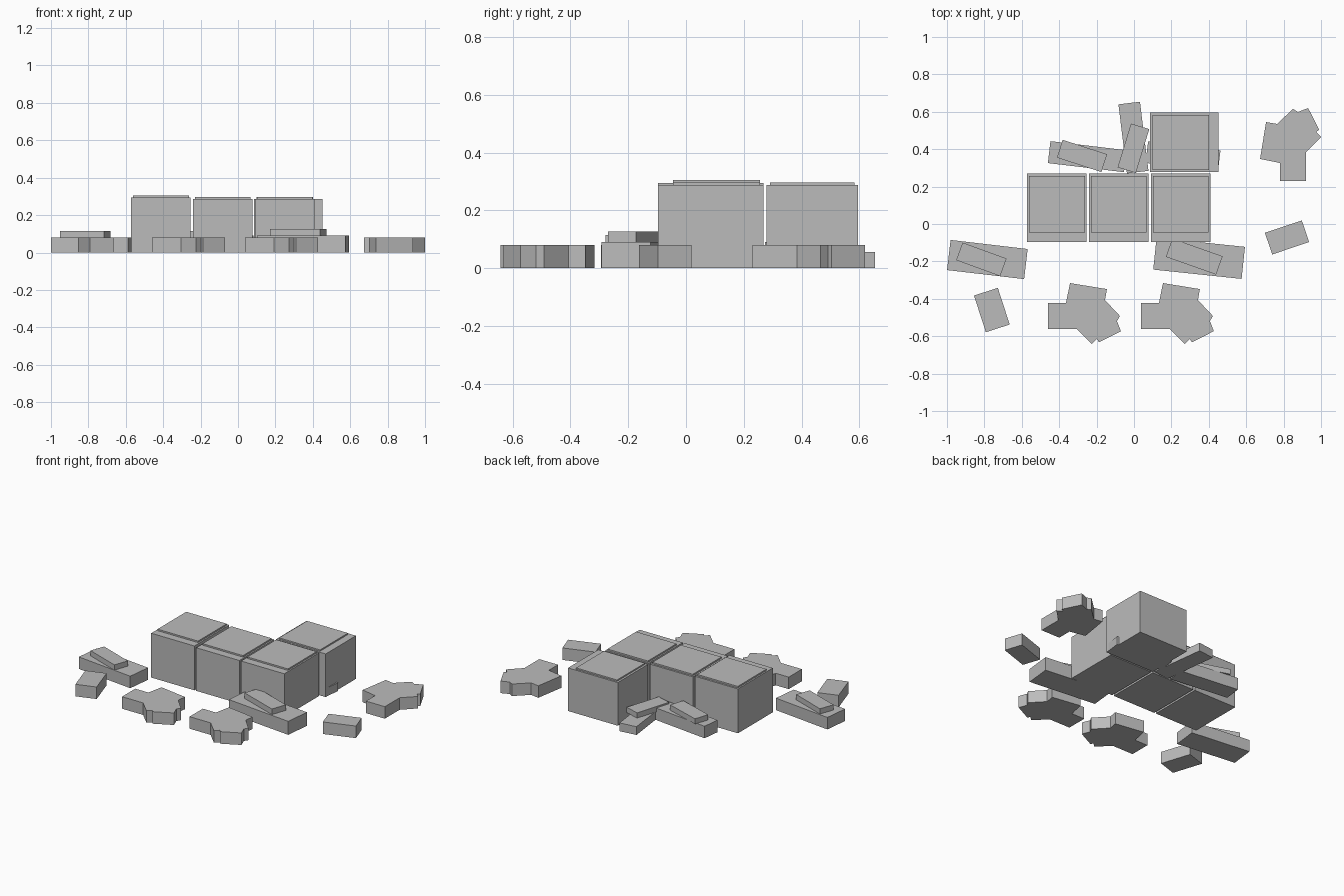
import bpy, bmesh, math

if "Cube" in bpy.data.objects:
    bpy.data.objects.remove(bpy.data.objects["Cube"])

stone = bpy.data.materials.new("grey stone")
stone.diffuse_color = (0.50, 0.50, 0.50, 1)
stone.use_nodes = True
stone.node_tree.nodes["Principled BSDF"].inputs["Base Color"].default_value = stone.diffuse_color


def prism(name, outline, z0, z1):
    """Extrude a closed outline between two heights."""
    bm = bmesh.new()
    face = bm.faces.new([bm.verts.new((x, y, z0)) for x, y in outline])
    up = bmesh.ops.extrude_face_region(bm, geom=[face])["geom"]
    for v in up:
        if isinstance(v, bmesh.types.BMVert):
            v.co.z = z1
    bmesh.ops.recalc_face_normals(bm, faces=bm.faces[:])
    mesh = bpy.data.meshes.new(name)
    bm.to_mesh(mesh)
    bm.free()
    mesh.materials.append(stone)
    obj = bpy.data.objects.new(name, mesh)
    bpy.context.collection.objects.link(obj)
    return obj


def block(name, cx, cy, length, width, angle, z0, z1):
    """Box turned about the vertical axis (degrees)."""
    c, s = math.cos(math.radians(angle)), math.sin(math.radians(angle))
    corners = [(-1, -1), (1, -1), (1, 1), (-1, 1)]
    pts = [(cx + c * a * length / 2 - s * b * width / 2,
            cy + s * a * length / 2 + c * b * width / 2) for a, b in corners]
    return prism(name, pts, z0, z1)


# Large blocks in a row, each with a thin offset lid
for i, (x, top) in enumerate([(-0.412, 0.295), (-0.081, 0.287), (0.25, 0.287)]):
    block(f"row_block_{i + 1}", x, 0.086, 0.318, 0.366, 0, 0, top)
    block(f"row_lid_{i + 1}", x, 0.106, 0.298, 0.302, 0, top, top + 0.01)

# Back block, turned a quarter with its lid
block("back_block", 0.268, 0.437, 0.366, 0.318, 0, 0, 0.287)
block("back_lid", 0.25, 0.437, 0.302, 0.294, 0, 0.287, 0.296)

# Fallen slabs: x, y, length, width, angle, bottom, top
slabs = {
    "left_slab": (-0.784, -0.19, 0.415, 0.162, -6.7, 0, 0.08),
    "left_slab_chip": (-0.816, -0.189, 0.25, 0.10, -20, 0.08, 0.115),
    "right_slab": (0.348, -0.183, 0.475, 0.172, -6, 0, 0.09),
    "right_slab_chip": (0.322, -0.174, 0.285, 0.104, -19.5, 0.09, 0.127),
    "back_slab": (-0.25, 0.36, 0.41, 0.118, -6.8, 0, 0.08),
    "back_slab_chip": (-0.278, 0.364, 0.25, 0.10, -18, 0.08, 0.115),
    "upright_slab": (-0.003, 0.462, 0.372, 0.116, 97, 0, 0.055),
    "upright_slab_chip": (-0.003, 0.405, 0.245, 0.102, 73, 0.055, 0.09),
    "hidden_slab": (0.262, 0.36, 0.39, 0.115, -7, 0, 0.055),
    "left_brick": (-0.76, -0.46, 0.206, 0.134, -72, 0, 0.08),
    "right_brick": (0.818, -0.072, 0.208, 0.122, 18.5, 0, 0.08),
}
for name, values in slabs.items():
    block(name, *values)

# Broken rubble pieces: one jagged outline, placed three times
jagged = [(0, 0), (0, .139), (.096, .139), (.118, .246), (.315, .214),
          (.305, .155), (.385, .07), (.369, .043), (.39, -.011),
          (.273, -.07), (.262, -.053), (.235, -.08), (.155, 0)]
for i, (x, y, turn) in enumerate([(-.46, -.562, 0), (.037, -.562, 0), (.92, .23, 90)]):
    c, s = round(math.cos(math.radians(turn))), round(math.sin(math.radians(turn)))
    prism(f"rubble_{i + 1}",
          [(x + c * a - s * b, y + s * a + c * b) for a, b in jagged], 0, 0.08)
